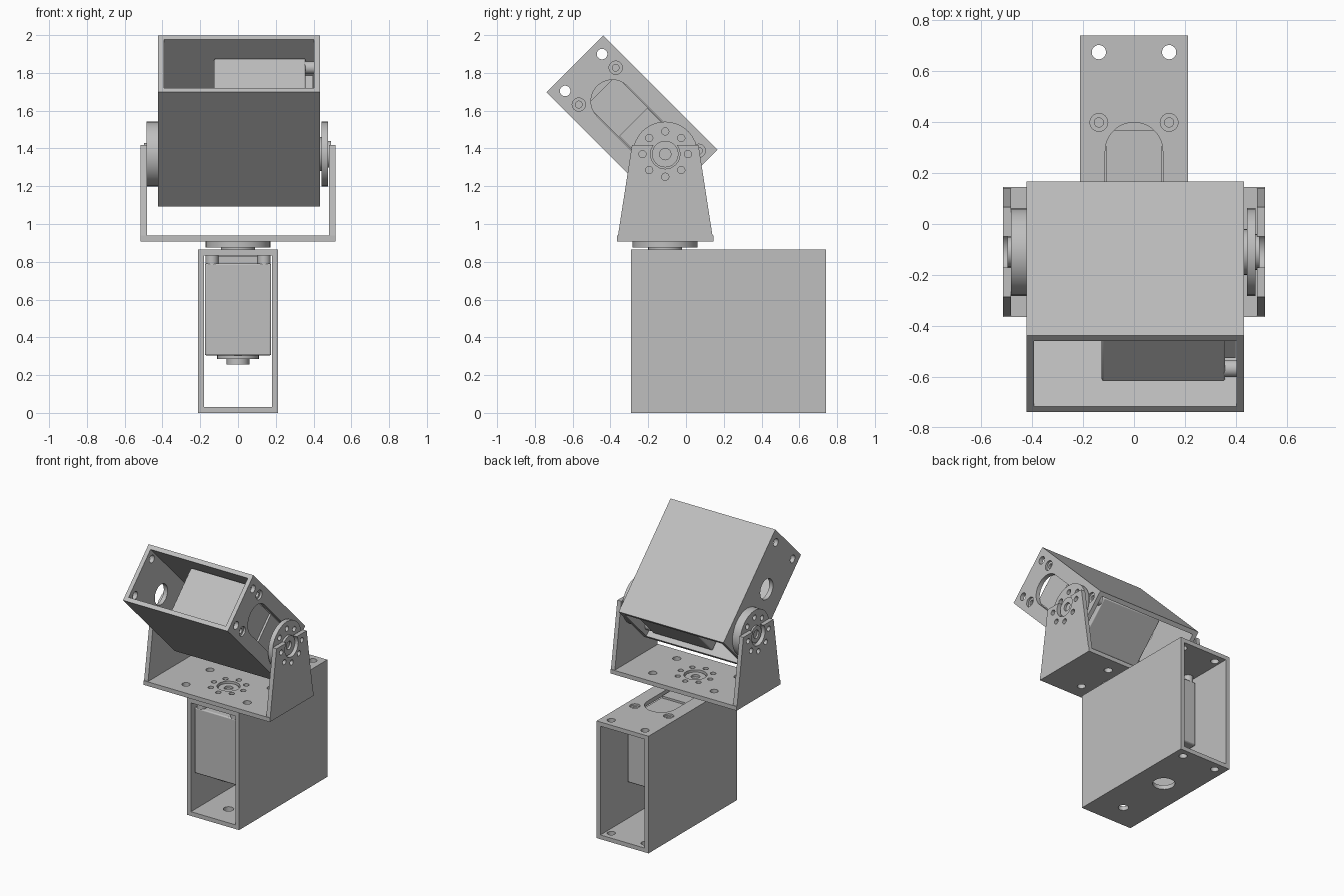
import bpy, bmesh, math
from mathutils import Matrix, Vector

if "Cube" in bpy.data.objects:
    bpy.data.objects.remove(bpy.data.objects["Cube"])

grey = bpy.data.materials.new("plain grey")
grey.use_nodes = True
grey.diffuse_color = (0.52, 0.52, 0.52, 1)
grey.node_tree.nodes["Principled BSDF"].inputs["Base Color"].default_value = (0.52, 0.52, 0.52, 1)


def prism(bm, pts, z0, z1, frame=Matrix()):
    """Extrude a counter-clockwise outline along z."""
    face = bm.faces.new([bm.verts.new(frame @ Vector((x, y, z0))) for x, y in pts])
    ext = bmesh.ops.extrude_face_region(bm, geom=[face])["geom"]
    move = frame.to_3x3() @ Vector((0, 0, z1 - z0))
    bmesh.ops.translate(bm, vec=move, verts=[v for v in ext if isinstance(v, bmesh.types.BMVert)])


def box(bm, x0, x1, y0, y1, z0, z1):
    prism(bm, [(x0, y0), (x1, y0), (x1, y1), (x0, y1)], z0, z1)


def arc(cx, cy, r, start=0, sweep=360, n=32):
    count = n if sweep == 360 else n + 1
    angles = [math.radians(start + sweep * i / n) for i in range(count)]
    return [(cx + r * math.cos(a), cy + r * math.sin(a)) for a in angles]


def disc(bm, x, y, r, z0, z1, frame=Matrix()):
    prism(bm, arc(x, y, r), z0, z1, frame)


def make(name, build, place=Matrix(), cuts=(), bevel=0):
    """Build a part, subtract each group of cutters, then place it."""
    def raw(label, fn):
        bm = bmesh.new()
        fn(bm)
        bmesh.ops.recalc_face_normals(bm, faces=bm.faces)
        mesh = bpy.data.meshes.new(label)
        bm.to_mesh(mesh)
        bm.free()
        ob = bpy.data.objects.new(label, mesh)
        bpy.context.collection.objects.link(ob)
        return ob

    ob = raw(name, build)
    for fn in cuts:
        cutter = raw("cutter", fn)
        cutter.hide_render = True
        mod = ob.modifiers.new("cut", "BOOLEAN")
        mod.object, mod.solver = cutter, "EXACT"
        bpy.context.view_layer.update()
        result = bpy.data.meshes.new_from_object(ob.evaluated_get(bpy.context.evaluated_depsgraph_get()))
        ob.modifiers.clear()
        ob.data = result
        bpy.data.objects.remove(cutter)
    ob.data.materials.clear()
    ob.data.materials.append(grey)
    ob.matrix_world = place
    if bevel:
        mod = ob.modifiers.new("bevel", "BEVEL")
        mod.width, mod.segments = bevel, 2
    bpy.ops.object.select_all(action="DESELECT")
    ob.select_set(True)
    bpy.context.view_layer.objects.active = ob
    bpy.ops.object.shade_smooth_by_angle(angle=math.radians(35))
    return ob


def bolt_ring(bm, z0, z1, frame=Matrix()):
    for x, y in arc(0, 0, 0.12, n=8):
        disc(bm, x, y, 0.019, z0, z1, frame)


T = 0.031   # wall thickness
W = 0.212   # half width of a housing


def module(prefix, place, length, depth, vent):
    """Housing, servo and output horn; the horn axis is local z, z = 0 the outer wall."""
    end = length - 0.18

    def shell(bm):
        box(bm, -W, W, -0.18, end, -depth, 0)

    def cavity(bm):
        box(bm, -W + T, W - T, -0.3, end + 0.1, -depth + T, -T)

    def holes(bm):
        # slot for the servo face
        prism(bm, arc(0, 0, 0.113, 180, 180) + arc(0, 0.396, 0.113, 0, 180), -0.05, 0.05)
        for s in (-0.138, 0.138):
            for z in (0, -depth):
                disc(bm, s, end - 0.065, 0.028, z - 0.05, z + 0.05)
            for y in (-0.113, 0.509):
                disc(bm, s, y, 0.035, -0.015, 0.05)
        disc(bm, 0, 0, 0.035, -depth - 0.05, -depth + 0.05)
        disc(bm, 0, vent, 0.075, -depth - 0.05, -depth + 0.05)

    def bolts(bm):
        for s in (-0.138, 0.138):
            for y in (-0.113, 0.509):
                disc(bm, s, y, 0.018, -0.05, 0.05)

    make(prefix + "_housing", shell, place, (cavity, holes, bolts))

    make(prefix + "_servo_body", lambda bm: box(bm, -0.176, 0.176, -0.147, 0.543, -0.56, -0.075),
         place, bevel=0.008)

    def top(bm):
        box(bm, -0.11, 0.11, -0.09, 0.478, -0.08, -0.035)
        box(bm, -0.105, 0.105, -0.08, 0.24, -0.04, -0.02)
    make(prefix + "_servo_top", top, place)

    def lugs(bm):
        for s in (-0.138, 0.138):
            for y in (-0.113, 0.509):
                disc(bm, s, y, 0.034, -0.08, -T)
    make(prefix + "_servo_lugs", lugs, place)

    def idler(bm):
        disc(bm, 0, 0, 0.11, -0.58, -0.555)
        disc(bm, 0, 0, 0.06, -0.61, -0.575)
    make(prefix + "_servo_rear_hub", idler, place)

    def horn(bm):
        disc(bm, 0, 0, 0.172, 0.01, 0.044)

    def horn_holes(bm):
        bolt_ring(bm, 0.02, 0.1)
    make(prefix + "_horn", horn, place, (horn_holes,))
    make(prefix + "_horn_neck", lambda bm: disc(bm, 0, 0, 0.09, -0.03, 0.012), place)
    make(prefix + "_horn_hub", lambda bm: disc(bm, 0, 0, 0.07, 0.03, 0.06), place,
         (lambda bm: disc(bm, 0, 0, 0.03, 0.035, 0.1),))


AXIS_Y, TILT_Z = -0.11, 1.37
module("base", Matrix.Translation((0, AXIS_Y, 0.865)), 1.03, 0.865, 0.42)

# Tilted frame: local z points to +x, local y up and forward
h = math.sqrt(0.5)
tilt = Matrix(((0, 0, 1, 0.433), (h, -h, 0, AXIS_Y), (h, h, 0, TILT_Z), (0, 0, 0, 1)))
module("head", tilt, 0.856, 0.856, 0.32)

# Bearing on the side opposite the head horn
side = Matrix(((0, 0, 1, 0), (1, 0, 0, AXIS_Y), (0, 1, 0, TILT_Z), (0, 0, 0, 1)))
make("head_bearing", lambda bm: disc(bm, 0, 0, 0.172, -0.484, -0.42), side,
     (lambda bm: bolt_ring(bm, -0.55, -0.45),))
make("head_bearing_hub", lambda bm: disc(bm, 0, 0, 0.06, -0.497, -0.47), side,
     (lambda bm: disc(bm, 0, 0, 0.03, -0.6, -0.475),))


# U-shaped bracket carrying the head
def floor(bm):
    box(bm, -0.515, 0.515, -0.255, 0.255, 0, T)


def floor_holes(bm):
    bolt_ring(bm, -0.1, 0.1)
    disc(bm, 0, 0, 0.078, -0.1, 0.1)
    for x in (-0.25, 0.25):
        for y in (-0.14, 0.14):
            disc(bm, x, y, 0.028, -0.1, 0.1)


make("bracket_floor", floor, Matrix.Translation((0, AXIS_Y, 0.907)), (floor_holes,))

for name, x0 in (("left", 0.483), ("right", -0.515)):
    def arm(bm):
        prism(bm, [(-0.255, -0.463), (0.255, -0.463), (0.176, 0.048), (-0.176, 0.048)], x0, x0 + 0.032)

    def arm_holes(bm):
        disc(bm, 0, 0, 0.078, x0 - 0.1, x0 + 0.1)
        for px, py in arc(0, 0, 0.12, n=8):
            if py < 0.04:
                disc(bm, px, py, 0.019, x0 - 0.1, x0 + 0.1)
    make("bracket_arm_" + name, arm, side, (arm_holes,))
